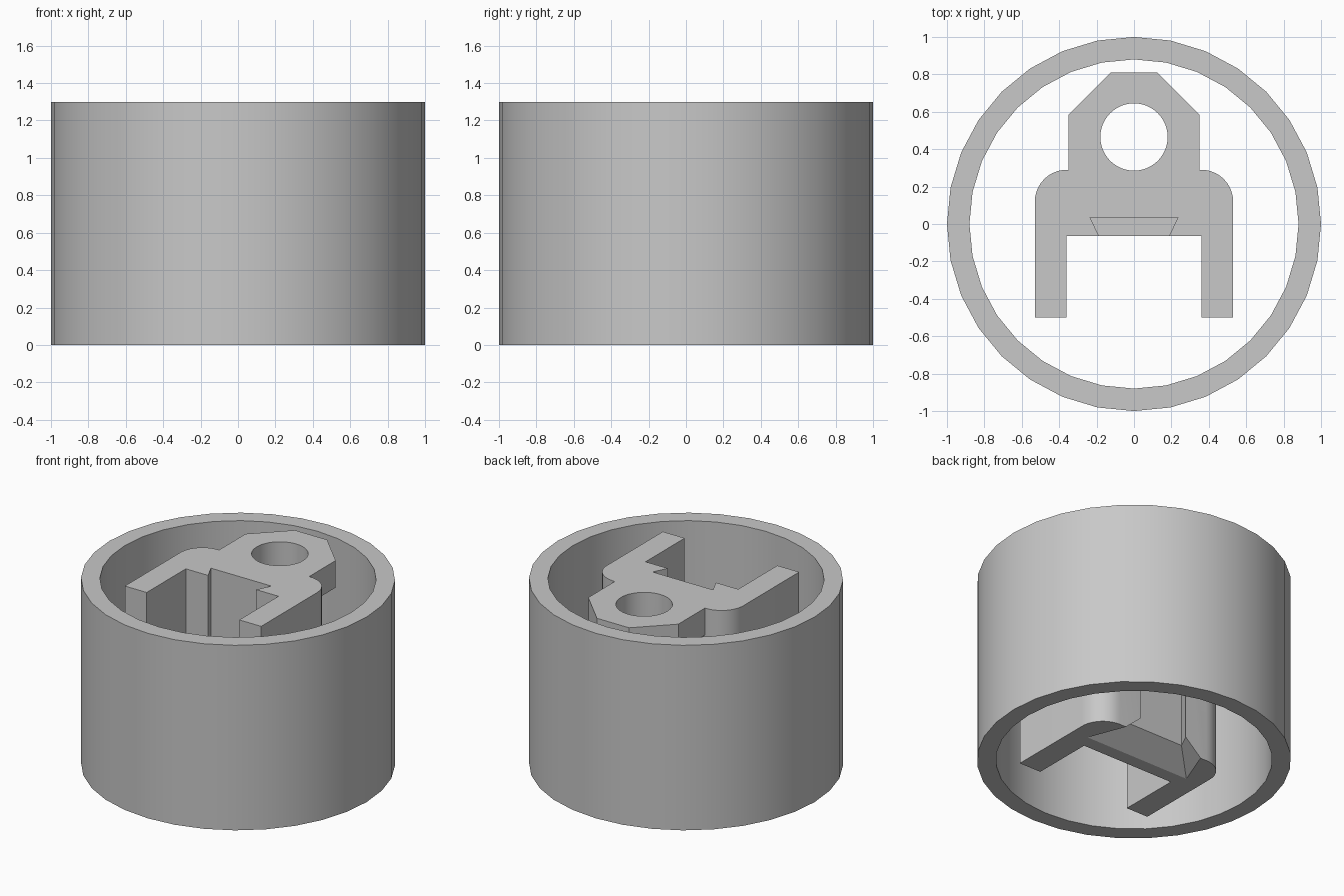
import bpy, bmesh, math

if "Cube" in bpy.data.objects:
    bpy.data.objects.remove(bpy.data.objects["Cube"], do_unlink=True)

HEIGHT = 1.3

grey = bpy.data.materials.new("light grey plastic")
grey.use_nodes = True
colour = (0.58, 0.58, 0.58, 1)
grey.diffuse_color = colour
grey.node_tree.nodes["Principled BSDF"].inputs["Base Color"].default_value = colour


def loft(name, layers):
    """Closed solid through layers of (height, outline), all with equal point counts."""
    bm = bmesh.new()
    rings = [[bm.verts.new((x, y, z)) for x, y in outline] for z, outline in layers]
    count = len(rings[0])
    for low, high in zip(rings, rings[1:]):
        for i in range(count):
            j = (i + 1) % count
            bm.faces.new((low[i], low[j], high[j], high[i]))
    bm.faces.new(rings[0][::-1])
    bm.faces.new(rings[-1])
    bmesh.ops.recalc_face_normals(bm, faces=bm.faces)
    mesh = bpy.data.meshes.new(name)
    bm.to_mesh(mesh)
    bm.free()
    mesh.materials.append(grey)
    obj = bpy.data.objects.new(name, mesh)
    bpy.context.collection.objects.link(obj)
    return obj


def prism(name, outline, low, high):
    return loft(name, [(low, outline), (high, outline)])


def combine(target, other, operation):
    """Apply a boolean and remove the helper."""
    other.hide_render = True
    mod = target.modifiers.new(other.name, 'BOOLEAN')
    mod.operation = operation
    mod.solver = 'EXACT'
    mod.object = other
    bpy.context.view_layer.objects.active = target
    bpy.ops.object.modifier_apply(modifier=mod.name)
    bpy.data.objects.remove(other, do_unlink=True)


def arc(cx, cy, radius, start, end, steps):
    angles = [math.radians(start + (end - start) * i / steps) for i in range(steps + 1)]
    return [(cx + radius * math.cos(a), cy + radius * math.sin(a)) for a in angles]


def circle(cx, cy, radius, sides):
    return arc(cx, cy, radius, 0, 360, sides)[:-1]


def mirrored(half):
    """Complete an outline from its +x half."""
    return half + [(-x, y) for x, y in reversed(half)]


def smooth(obj):
    bpy.ops.object.select_all(action='DESELECT')
    obj.select_set(True)
    bpy.context.view_layer.objects.active = obj
    bpy.ops.object.shade_smooth_by_angle(angle=math.radians(30))


# Outer tube
tube = prism("outer_tube", circle(0, 0, 1, 32), 0, HEIGHT)
combine(tube, prism("tube_bore", circle(0, 0, 0.88, 32), -0.1, HEIGHT + 0.1), 'DIFFERENCE')
smooth(tube)

# Two-armed bracket body with rounded shoulders
body_half = [(0.36, -0.065), (0.36, -0.5), (0.53, -0.5)] + arc(0.36, 0.12, 0.17, 0, 90, 10)
bracket = prism("bracket", mirrored(body_half), 0, HEIGHT)

# Mounting tab with a round hole
tab_half = [(0.35, 0.2), (0.35, 0.585), (0.125, 0.81)]
combine(bracket, prism("tab", mirrored(tab_half), 1.11, HEIGHT), 'UNION')

# Dovetail slot in the front, open at the top
front_slot = mirrored([(0.182, -0.075), (0.235, 0.035)])
combine(bracket, prism("front_slot", front_slot, 0.1, HEIGHT + 0.1), 'DIFFERENCE')

# Dovetail slot in the back, with a flared entry at the bottom
wide = mirrored([(0.41, 0.03), (0.306, 0.3)])
narrow = mirrored([(0.235, 0.19), (0.182, 0.3)])
rear_slot = loft("rear_slot", [(-0.05, wide), (0, wide), (0.11, narrow), (1.1, narrow)])
combine(bracket, rear_slot, 'DIFFERENCE')

combine(bracket, prism("tab_hole", circle(0, 0.465, 0.18, 48), 1.0, HEIGHT + 0.1), 'DIFFERENCE')
smooth(bracket)
